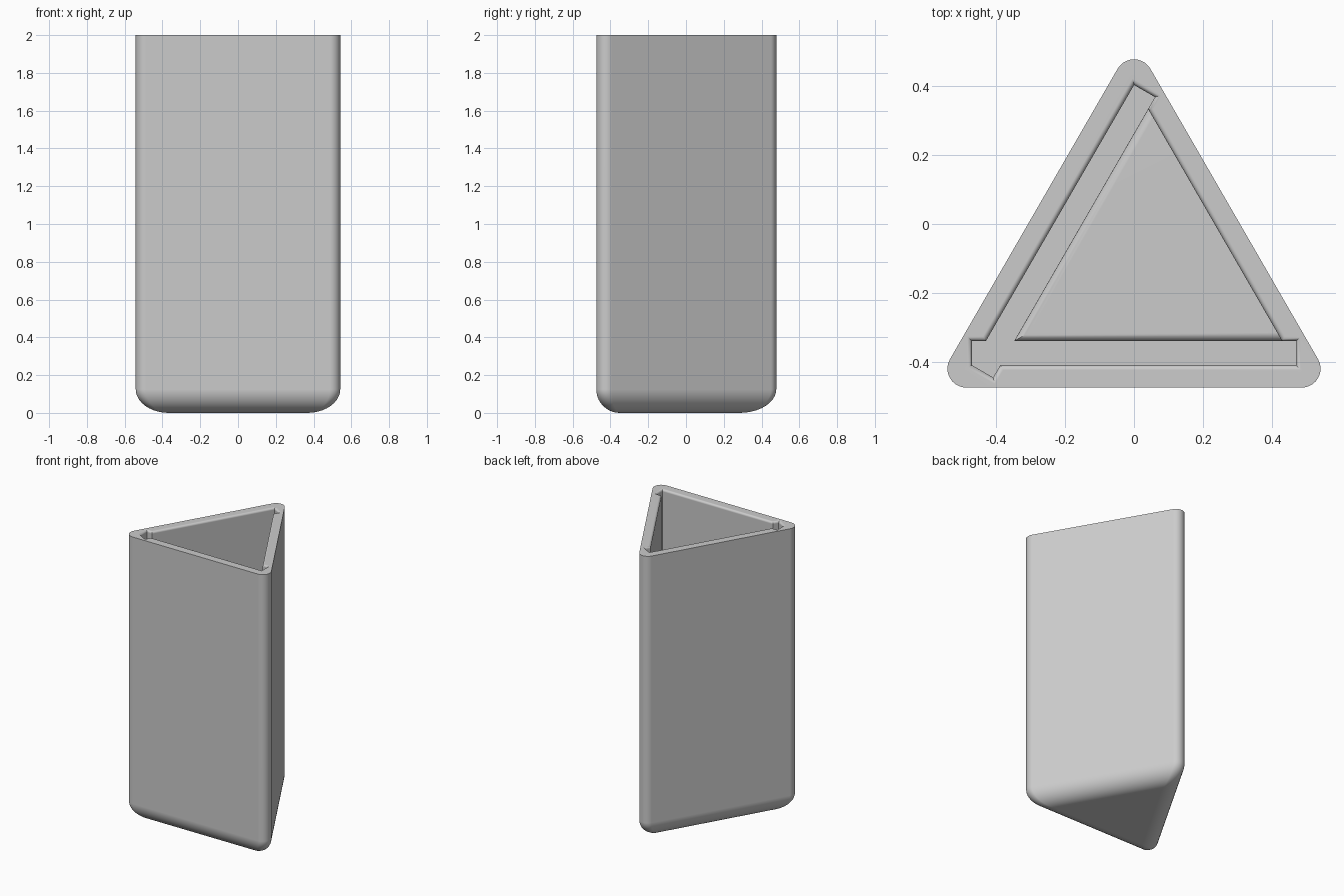
import bpy, bmesh, math
from mathutils import Vector, Matrix

cube = bpy.data.objects.get("Cube")
if cube:
    bpy.data.objects.remove(cube, do_unlink=True)

HEIGHT = 2.0
CENTRE = Vector((0, -0.139))
INRADIUS, CORNER = 0.336, 0.055      # outer triangle and its rounded corners
BASE_ROUND, RIM_ROUND = 0.125, 0.014
SLOT_FLOOR, FLOOR = 0.065, 0.13

grey = bpy.data.materials.new("light grey plastic")
grey.use_nodes = True
colour = (0.6, 0.6, 0.6, 1)
grey.diffuse_color = colour
grey.node_tree.nodes["Principled BSDF"].inputs["Base Color"].default_value = colour


def finish(bm, name):
    """Turn a bmesh into a smooth-shaded object with crisp edges."""
    bmesh.ops.recalc_face_normals(bm, faces=bm.faces)
    mesh = bpy.data.meshes.new(name)
    bm.to_mesh(mesh)
    bm.free()
    mesh.materials.append(grey)
    obj = bpy.data.objects.new(name, mesh)
    bpy.context.collection.objects.link(obj)
    bpy.ops.object.select_all(action='DESELECT')
    obj.select_set(True)
    bpy.context.view_layer.objects.active = obj
    bpy.ops.object.shade_smooth_by_angle(angle=math.radians(30))
    mod = obj.modifiers.new("even_shading", 'WEIGHTED_NORMAL')
    mod.keep_sharp = True
    return obj


def rounded_triangle(inset):
    """Outer outline moved inwards, its corners sharpening as it goes."""
    radius = max(CORNER * (1 - inset / BASE_ROUND), 0.002)
    points = []
    for corner in (90, 210, 330):
        a = math.radians(corner)
        middle = CENTRE + 2 * (INRADIUS - inset - radius) * Vector((math.cos(a), math.sin(a)))
        for i in range(11):
            b = math.radians(corner - 60 + 12 * i)
            points.append(middle + radius * Vector((math.cos(b), math.sin(b))))
    return points


def offset(points, distance):
    """Move a counter-clockwise outline outwards with mitred corners."""
    result = []
    for i, p in enumerate(points):
        d1 = (p - points[i - 1]).normalized()
        d2 = (points[(i + 1) % len(points)] - p).normalized()
        n1, n2 = Vector((d1.y, -d1.x)), Vector((d2.y, -d2.x))
        result.append(p + (n1 + n2) * distance / (1 + n1.dot(n2)))
    return result


def turned(x, y):
    """Carry a front slot point round to the right-hand slot."""
    return CENTRE + Matrix.Rotation(math.radians(-120), 2) @ (Vector((x, y)) - CENTRE)


def add_ring(bm, points, z):
    return [bm.verts.new((p.x, p.y, z)) for p in points]


def bridge(bm, a, b):
    for i in range(len(a)):
        j = (i + 1) % len(a)
        bm.faces.new((a[i], a[j], b[j], b[i]))


# Cavity outline: a triangle with one panel slot on each of two sides
END, OUT, IN, SIDE = 0.47, -0.41, -0.34, 0.43
cavity = [Vector((END, OUT)), Vector((END, IN)), Vector((SIDE, IN)),
          turned(-SIDE, IN), turned(-END, IN), turned(-END, OUT),
          Vector((-SIDE, IN)), Vector((-END, IN)), Vector((-END, OUT)),
          turned(END, IN), Vector((-0.388, OUT))]

# Outer shell from the rounded base up to the rim
bm = bmesh.new()
rings = []
for i in range(11):
    a = math.radians(90 - 9 * i)
    rings.append(add_ring(bm, rounded_triangle(BASE_ROUND * math.sin(a)),
                          BASE_ROUND * (1 - math.cos(a))))
# the first ring lies highest, so order from the base upwards
rings.sort(key=lambda ring: ring[0].co.z)
rings = [add_ring(bm, rounded_triangle(BASE_ROUND * (1 - math.sin(math.radians(9 * i)))),
                  BASE_ROUND * (1 - math.cos(math.radians(9 * i)))) for i in range(11)]
bmesh.ops.delete(bm, geom=[v for v in bm.verts if v not in {w for r in rings for w in r}],
                 context='VERTS')
rings.append(add_ring(bm, rounded_triangle(0), HEIGHT))
bm.faces.new(rings[0])
for lower, upper in zip(rings, rings[1:]):
    bridge(bm, lower, upper)

# Cavity from the softened lip down to the slot floor
inner = []
for i in range(6):
    a = math.radians(18 * i)
    inner.append(add_ring(bm, offset(cavity, RIM_ROUND * (1 - math.sin(a))),
                          HEIGHT - RIM_ROUND * (1 - math.cos(a))))
inner.append(add_ring(bm, cavity, SLOT_FLOOR))
for upper, lower in zip(inner, inner[1:]):
    bridge(bm, upper, lower)
bm.faces.new(inner[-1])

# Flat rim between the two outlines
edges = []
for ring in (rings[-1], inner[0]):
    edges += [bm.edges.get((ring[i - 1], ring[i])) for i in range(len(ring))]
bmesh.ops.triangle_fill(bm, edges=edges, use_beauty=True)
finish(bm, "triangular_holder")

# Raised floor, rounded along the two slot edges
bm = bmesh.new()
outline = [Vector((-0.348, IN)), Vector((SIDE, IN)), turned(-SIDE, IN)]
bottom, top = add_ring(bm, outline, SLOT_FLOOR), add_ring(bm, outline, FLOOR)
bridge(bm, bottom, top)
bm.faces.new(top)
soft = [bm.edges.get((top[0], top[1])), bm.edges.get((top[0], top[2]))]
bmesh.ops.bevel(bm, geom=soft, offset=0.025, segments=5, profile=0.5, affect='EDGES')
finish(bm, "raised_floor")
